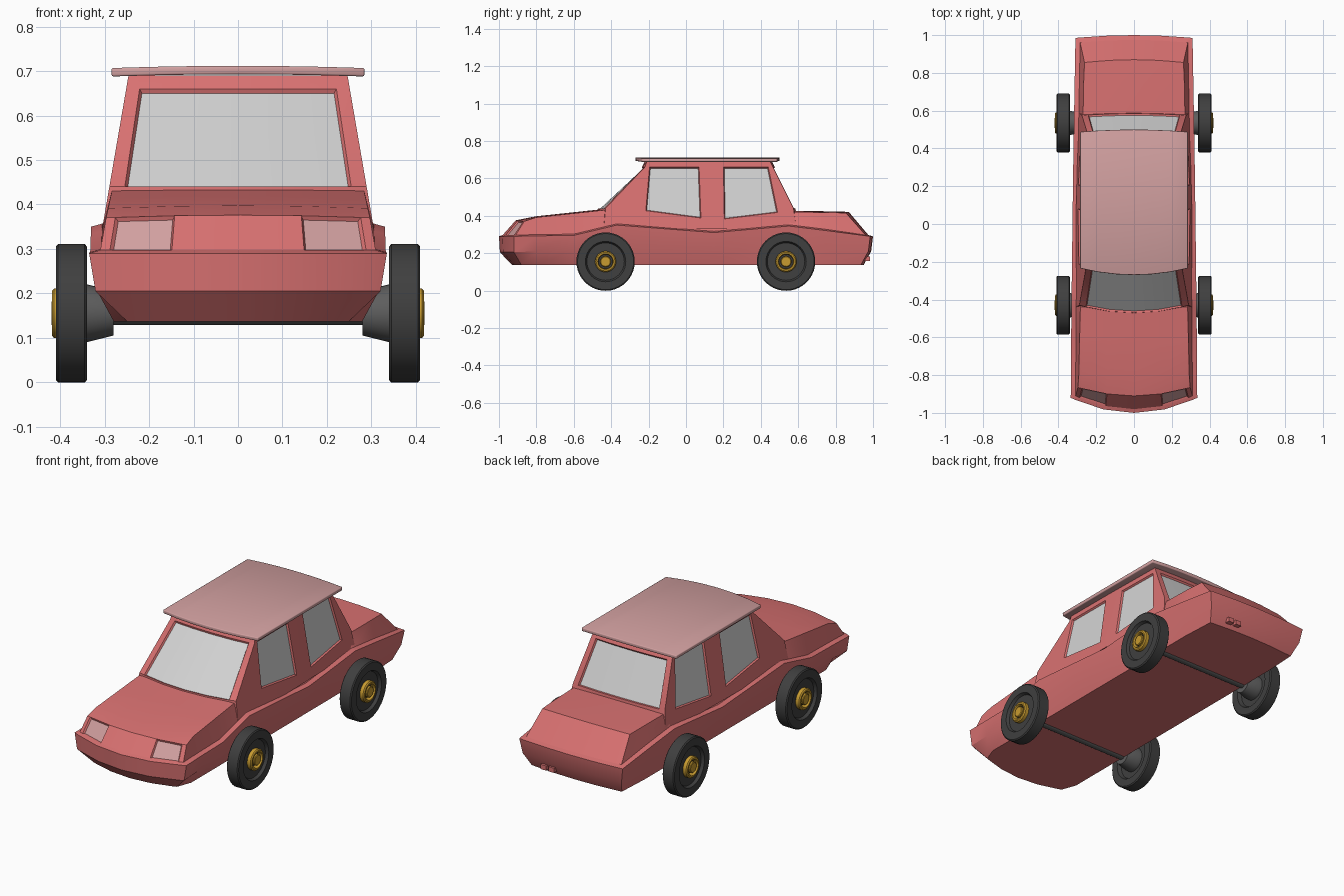
import bpy, bmesh, math
from mathutils import Vector

if "Cube" in bpy.data.objects:
    bpy.data.objects.remove(bpy.data.objects["Cube"])


def mat(name, rgb):
    m = bpy.data.materials.new(name)
    m.diffuse_color = (*rgb, 1)
    m.use_nodes = True
    m.node_tree.nodes["Principled BSDF"].inputs["Base Color"].default_value = m.diffuse_color
    return m


RED = mat("red paint", (0.69, 0.165, 0.165))
PALE = mat("pale pink", (0.64, 0.35, 0.35))
GLASS = mat("light grey glass", (0.65, 0.65, 0.65))
RUBBER = mat("black rubber", (0.05, 0.05, 0.05))
STEEL = mat("dark grey steel", (0.11, 0.11, 0.11))
GOLD = mat("gold hub", (0.58, 0.33, 0.03))


def finish(bm, name, mats, angle=25):
    bmesh.ops.remove_doubles(bm, verts=bm.verts, dist=0.0005)
    bmesh.ops.recalc_face_normals(bm, faces=bm.faces)
    me = bpy.data.meshes.new(name)
    bm.to_mesh(me)
    bm.free()
    ob = bpy.data.objects.new(name, me)
    bpy.context.collection.objects.link(ob)
    for m in mats:
        me.materials.append(m)
    bpy.ops.object.select_all(action='DESELECT')
    ob.select_set(True)
    bpy.context.view_layer.objects.active = ob
    bpy.ops.object.shade_smooth_by_angle(angle=math.radians(angle))
    return ob


def grid(bm, rows, marked=()):
    """Skin rows of points; cells listed in marked get material 1."""
    vs = [[bm.verts.new(p) for p in r] for r in rows]
    for i in range(len(vs) - 1):
        for j in range(len(vs[0]) - 1):
            f = bm.faces.new((vs[i][j], vs[i][j + 1], vs[i + 1][j + 1], vs[i + 1][j]))
            f.material_index = int((i, j) in marked)


def recess(bm, thickness, depth):
    """Sink every marked region inside a painted rim."""
    bmesh.ops.remove_doubles(bm, verts=bm.verts, dist=0.0005)
    bmesh.ops.recalc_face_normals(bm, faces=bm.faces)
    panes = [f for f in bm.faces if f.material_index == 1]
    rim = bmesh.ops.inset_region(bm, faces=panes, thickness=thickness, depth=-depth,
                                 use_even_offset=True)["faces"]
    for f in rim:
        f.material_index = 0


def lerp(table, y):
    for (a, u), (b, v) in zip(table, table[1:]):
        if y <= b:
            return u + (v - u) * max(0, y - a) / (b - a)
    return table[-1][1]


# Body: five stacked plan layers (floor, crease, belt, ledge, deck)
STATIONS = [-1, -.8, -.6, -.44, -.37, -.1, .15, .35, .55, .58, .75, 1]
FR = [-1, -.93, -.48, 0, .48, .93, 1]
WIDTH = [(-1, .335), (-.5, .332), (.3, .322), (1, .31)]
BELT = [(-1, .29), (-.6, .295), (-.37, .35), (.15, .31), (.55, .345), (1, .29)]
CREASE = [(-1, .205), (-.6, .215), (-.4, .255), (.15, .225), (.53, .255), (1, .21)]
DECK = [(-1, .37), (-.44, .43), (-.37, .37), (.55, .37), (.58, .42), (1, .415)]
DECK_W = [(-1, .297), (-.44, .284), (.55, .27), (1, .262)]
FLOOR_W = [(-1, .25), (-.8, .28), (.8, .28), (1, .27)]
LAYERS = [  # front y, rear y, front bow, half width, height
    (-.93, .95, .05, lambda y: lerp(FLOOR_W, y), lambda y: .137),
    (-.995, .99, .075, lambda y: lerp(WIDTH, y) - .014, lambda y: lerp(CREASE, y)),
    (-1, 1, .08, lambda y: lerp(WIDTH, y), lambda y: lerp(BELT, y)),
    (-.98, .975, .07, lambda y: lerp(WIDTH, y) - .025, lambda y: lerp(BELT, y) + .007),
    (-.91, .87, .045, lambda y: lerp(DECK_W, y), lambda y: lerp(DECK, y)),
]


def body_point(k, i, f):
    y0, y1, bow, w, z = LAYERS[k]
    s = STATIONS[i]
    y = min(max(s, y0), y1)
    if i == 0:
        y += bow * f * f
    if i == len(STATIONS) - 1:
        y -= .015 * f * f
    crown = .006 * (1 - f * f) if k == 4 else 0
    return Vector((w(s) * f, y, z(s) + crown))


bm = bmesh.new()
n = len(STATIONS)
for k in (0, 4):
    grid(bm, [[body_point(k, i, f) for f in FR] for i in range(n)])
for f in (-1, 1):
    grid(bm, [[body_point(k, i, f) for i in range(n)] for k in range(5)])
lamps = {(3, 1), (3, 4)}
grid(bm, [[body_point(k, 0, f) for f in FR] for k in range(5)], lamps)
grid(bm, [[body_point(k, n - 1, f) for f in FR] for k in range(5)])
recess(bm, .006, .008)
finish(bm, "body", [RED, PALE])

# Cabin with sunken windows
def cabin_x(y, z):
    return (.293 - (z - .42) * .172) * (1 - .05 * max(0, y) / .6)


ROW_Z = [.33, .44, .66, .69]
SIDE = [  # y positions: pillar, window, window, pillar
    [-.44, -.215, .08, .205, .49, .59],
    [-.43, -.215, .08, .205, .49, .575],
    [-.22, -.195, .07, .2, .44, .465],
    [-.21, -.195, .07, .2, .44, .45],
]
SILL = [.44, .427, .388, .383, .418, .44]
ENDS = [(0, (.04, .04, .015, .01)), (5, (-.01, -.01, -.01, -.01))]
CF = [-1, -.88, -.45, 0, .45, .88, 1]

bm = bmesh.new()
for s in (-1, 1):
    rows = []
    for r in range(4):
        zs = SILL if r == 1 else [ROW_Z[r]] * 6
        rows.append([(s * cabin_x(y, z), y, z) for y, z in zip(SIDE[r], zs)])
    grid(bm, rows, {(1, 1), (1, 3)})
for col, bows in ENDS:
    rows = []
    for r in range(4):
        y, z = SIDE[r][col], ROW_Z[r]
        rows.append([(f * cabin_x(y, z), y - bows[r] * (1 - f * f), z) for f in CF])
    grid(bm, rows, {(1, j) for j in range(1, 5)})
bmesh.ops.remove_doubles(bm, verts=bm.verts, dist=0.0005)
bmesh.ops.holes_fill(bm, edges=[e for e in bm.edges if e.is_boundary], sides=0)
recess(bm, .005, .009)
finish(bm, "cabin", [RED, GLASS])

# Overhanging roof panel
bm = bmesh.new()
RF = [-1, -.67, -.33, 0, .33, .67, 1]
grid(bm, [[(.285 * f, y + b * f * f, .707 + .005 * (1 - f * f)) for f in RF]
          for y, b in ((-.27, .035), (.5, -.012))])
roof = finish(bm, "roof_panel", [PALE])
mod = roof.modifiers.new("thickness", 'SOLIDIFY')
mod.thickness, mod.offset = .019, -1
mod = roof.modifiers.new("soft edge", 'BEVEL')
mod.width, mod.segments = .004, 2


# Wheels: profiles of (x, radius) turned about the axle line
def turn(name, profile, side, y, m, z=.155, seg=40):
    bm = bmesh.new()
    rows = []
    for i in range(seg + 1):
        a = math.tau * i / seg
        rows.append([(side * x, y + r * math.cos(a), z + r * math.sin(a)) for x, r in profile])
    grid(bm, rows)
    bmesh.ops.dissolve_degenerate(bm, dist=.0001, edges=bm.edges)
    return finish(bm, name, [m], 35)


TIRE = [(.36, 0), (.36, .1), (.34, .11), (.34, .15), (.345, .156), (.405, .156),
        (.41, .15), (.41, .108), (.395, .1), (.395, 0)]
RING = [(.39, .056), (.414, .056), (.419, .05), (.419, .042), (.41, .038), (.39, .038)]
CAP = [(.39, .029), (.417, .029), (.42, .025), (.42, 0)]
HUB = [(.28, 0), (.28, .05), (.34, .065), (.365, .065), (.365, 0)]
for place, y in (("front", -.43), ("rear", .535)):
    for label, s in (("right", 1), ("left", -1)):
        tag = f"{place}_{label}"
        turn(tag + "_wheel", TIRE, s, y, RUBBER)
        turn(tag + "_hub_ring", RING, s, y, GOLD)
        turn(tag + "_hub_cap", CAP, s, y, GOLD)
        turn(tag + "_inner_hub", HUB, s, y, STEEL)
    turn(place + "_axle", [(-.3, 0), (-.3, .026), (.3, .026), (.3, 0)], 1, y, STEEL, seg=16)


# Twin exhaust with a bracket
def box(name, lo, hi, m):
    lo, hi = Vector(lo), Vector(hi)
    bm = bmesh.new()
    bmesh.ops.create_cube(bm, size=1)
    for v in bm.verts:
        v.co = (lo + hi) / 2 + v.co * (hi - lo)
    return finish(bm, name, [m])


for label, x in (("inner", .12), ("outer", .168)):
    box(label + "_exhaust_pipe", (x - .017, .87, .157), (x + .017, .983, .182), RED)
box("exhaust_bracket", (.1, .885, .15), (.188, .93, .172), RED)
